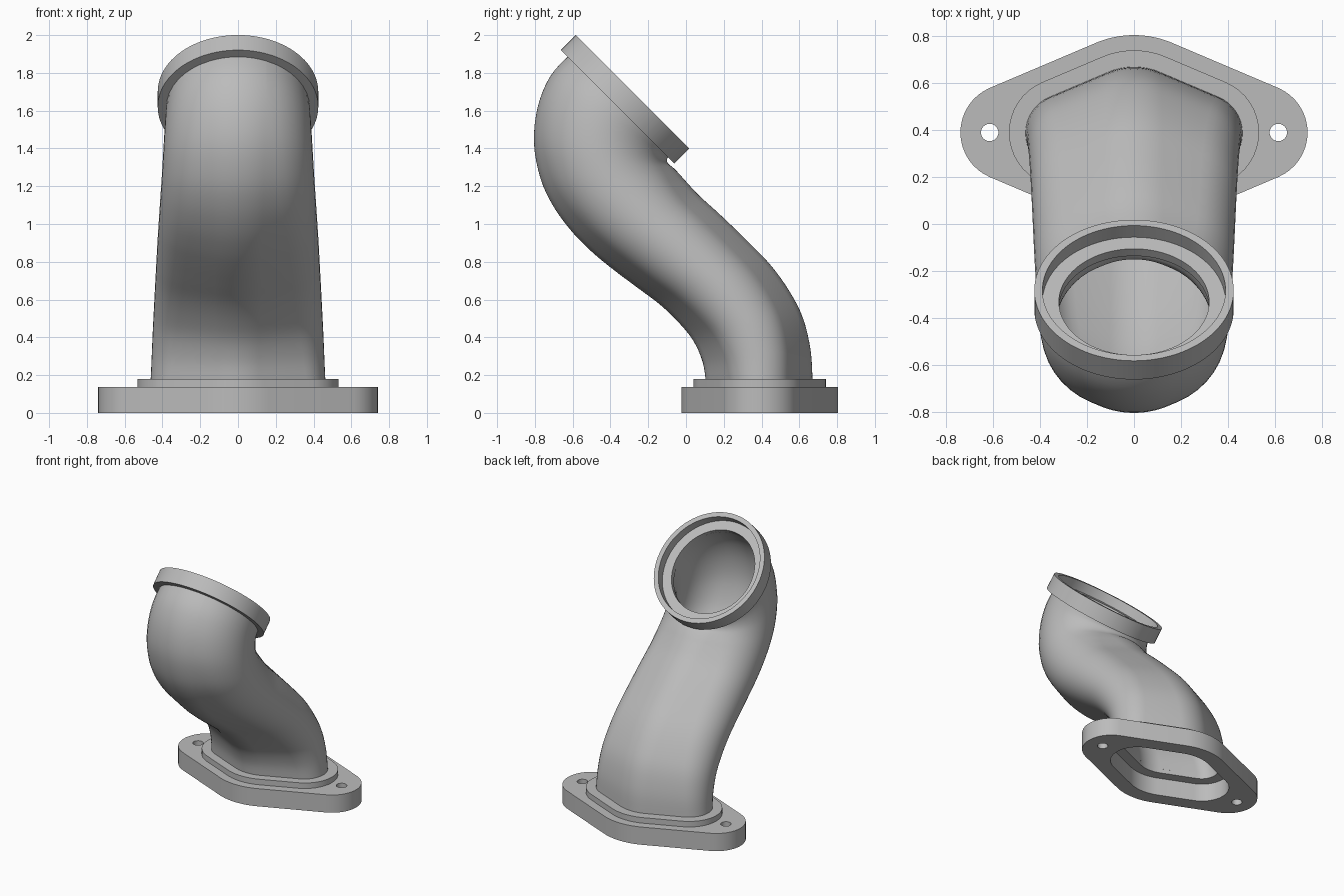
import bpy, bmesh, math
from mathutils import Vector, Matrix

if "Cube" in bpy.data.objects:
    bpy.data.objects.remove(bpy.data.objects["Cube"])

metal = bpy.data.materials.new("cast_grey")
metal.use_nodes = True
metal.diffuse_color = (0.5, 0.5, 0.5, 1)
metal.node_tree.nodes["Principled BSDF"].inputs["Base Color"].default_value = (0.5, 0.5, 0.5, 1)

SLOPE = math.radians(23)      # tilt of the straight sides of the flange shape
BASE_Y = 0.39


def lozenge(w, d, n=16):
    """Rounded six-sided outline: a middle arc and a smaller arc at each end."""
    k = math.sin(SLOPE)
    cx = max((w - d) / (1 - k), 0.004)
    r = w - cx
    big = r + cx * k
    up = math.pi / 2
    arcs = [(cx, r, -up + SLOPE, up - SLOPE), (0, big, up - SLOPE, up + SLOPE),
            (-cx, r, up + SLOPE, 3 * up - SLOPE), (0, big, 3 * up - SLOPE, 3 * up + SLOPE)]
    pts = []
    for x, rad, a0, a1 in arcs:
        for i in range(n + 1):
            a = a0 + (a1 - a0) * i / n
            pts.append((x + rad * math.cos(a), rad * math.sin(a)))
    return pts


def circle(x, r, n=32):
    return [(x + r * math.cos(math.tau * i / n), r * math.sin(math.tau * i / n)) for i in range(n)]


def finish(obj):
    obj.data.materials.clear()
    obj.data.materials.append(metal)
    bpy.ops.object.select_all(action='DESELECT')
    obj.select_set(True)
    bpy.context.view_layer.objects.active = obj
    bpy.ops.object.shade_smooth_by_angle(angle=math.radians(30))


def link(name, bm):
    mesh = bpy.data.meshes.new(name)
    bm.to_mesh(mesh)
    bm.free()
    obj = bpy.data.objects.new(name, mesh)
    bpy.context.collection.objects.link(obj)
    finish(obj)
    return obj


def plate(name, outlines, z0, z1):
    """Flat plate from an outline and its holes."""
    curve = bpy.data.curves.new(name, 'CURVE')
    curve.dimensions = '2D'
    curve.fill_mode = 'BOTH'
    curve.extrude = (z1 - z0) / 2
    for pts in outlines:
        s = curve.splines.new('POLY')
        s.points.add(len(pts) - 1)
        for p, (x, y) in zip(s.points, pts):
            p.co = (x, y, 0, 1)
        s.use_cyclic_u = True
    temp = bpy.data.objects.new(name + "_outline", curve)
    bpy.context.collection.objects.link(temp)
    bpy.context.view_layer.update()
    bm = bmesh.new()
    bm.from_mesh(temp.to_mesh())
    temp.to_mesh_clear()
    bpy.data.objects.remove(temp)
    bmesh.ops.remove_doubles(bm, verts=bm.verts, dist=0.0001)
    bmesh.ops.recalc_face_normals(bm, faces=bm.faces)
    bmesh.ops.translate(bm, verts=bm.verts, vec=(0, BASE_Y, (z0 + z1) / 2))
    return link(name, bm)


def ring_loft(name, rings):
    """Closed skin through a loop of rings, the last joined to the first."""
    bm = bmesh.new()
    rows = [[bm.verts.new(p) for p in ring] for ring in rings]
    for a, b in zip(rows, rows[1:] + rows[:1]):
        for i in range(len(a)):
            j = (i + 1) % len(a)
            bm.faces.new((a[i], a[j], b[j], b[i]))
    bmesh.ops.recalc_face_normals(bm, faces=bm.faces)
    return link(name, bm)


# Base flange with port and bolt holes, and the raised step on it
WALL = 0.055
plate("base_flange", [lozenge(0.74, 0.415), lozenge(0.485, 0.305),
                      circle(-0.615, 0.037), circle(0.615, 0.037)], 0, 0.137)
plate("flange_step", [lozenge(0.533, 0.35), lozenge(0.463 - WALL, 0.285 - WALL)], 0.137, 0.18)

# Pipe: front and back edge (y, z) of each cross-section along the bend
sections = [
    (.105, .17, .67, .17), (.088, .27, .66, .33), (.04, .38, .62, .50),
    (-.04, .48, .55, .64), (-.14, .575, .45, .78), (-.26, .665, .32, .915),
    (-.38, .755, .18, 1.05), (-.49, .845, .07, 1.15), (-.60, .955, 0, 1.225),
    (-.70, 1.09, -.04, 1.27), (-.77, 1.24, -.07, 1.30), (-.805, 1.43, -.09, 1.315),
    (-.785, 1.62, -.10, 1.33), (-.72, 1.78, -.10, 1.345), (-.62, 1.895, -.088, 1.355)]
sections = [Vector(s) for s in sections]


def smooth_section(t):
    """Smooth curve through the listed sections."""
    last = len(sections) - 1
    i = min(int(t), last - 1)
    u = t - i
    p0, p1, p2, p3 = [sections[min(max(i + k, 0), last)] for k in (-1, 0, 1, 2)]
    return 0.5 * (2 * p1 + (p2 - p0) * u + (2 * p0 - 5 * p1 + 4 * p2 - p3) * u * u
                  + (3 * p1 - p0 - 3 * p2 + p3) * u ** 3)


def pipe_ring(f, inset):
    s = smooth_section(f * (len(sections) - 1))
    front, back = Vector((0, s[0], s[1])), Vector((0, s[2], s[3]))
    mid, half = (front + back) / 2, (back - front) / 2
    depth = half.length
    across = half / depth
    width = max(0.463 - 0.085 * f, depth)
    return [mid + across * y + Vector((x, 0, 0)) for x, y in lozenge(width - inset, depth - inset)]


STEPS = 56
outer = [pipe_ring(i / STEPS, 0) for i in range(STEPS + 1)]
inner = [pipe_ring(i / STEPS, WALL) for i in range(STEPS, -1, -1)]
ring_loft("bent_pipe", outer + inner)

# Tilted collar with a recessed seat
tilt = Matrix.Translation((0, -0.2825, 1.70)) @ Matrix.Rotation(math.radians(-45), 4, 'X')
collar = [(.425, 0), (.425, -.113), (.32, -.113), (.32, -.07), (.39, -.07), (.39, 0)]
ring_loft("collar", [[tilt @ Vector((x, y, h)) for x, y in circle(0, r, 96)] for r, h in collar])
